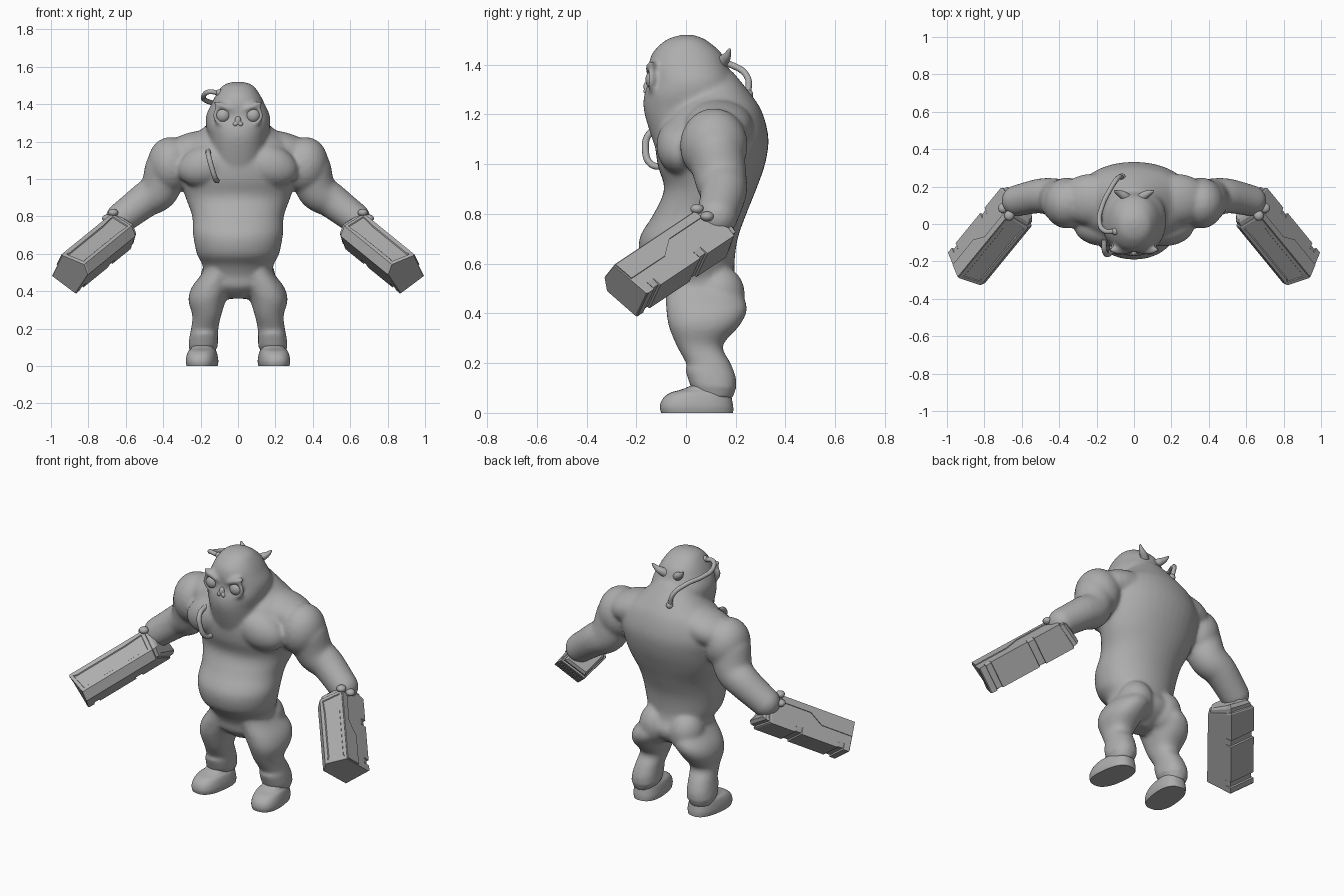
import bpy, bmesh, math
from mathutils import Vector, Matrix, Euler

cube = bpy.data.objects.get("Cube")
if cube:
    bpy.data.objects.remove(cube)

clay = bpy.data.materials.new("clay_grey")
clay.use_nodes = True
clay.diffuse_color = (0.42, 0.42, 0.42, 1)
clay.node_tree.nodes["Principled BSDF"].inputs["Base Color"].default_value = clay.diffuse_color


def finish(bm, name, mirror=False, smooth=None):
    bmesh.ops.recalc_face_normals(bm, faces=bm.faces)
    mesh = bpy.data.meshes.new(name)
    bm.to_mesh(mesh)
    bm.free()
    mesh.materials.append(clay)
    ob = bpy.data.objects.new(name, mesh)
    bpy.context.collection.objects.link(ob)
    if smooth is not None:
        bpy.ops.object.select_all(action='DESELECT')
        ob.select_set(True)
        bpy.context.view_layer.objects.active = ob
        bpy.ops.object.shade_smooth_by_angle(angle=math.radians(smooth))
    if mirror:
        ob.modifiers.new("mirror", 'MIRROR').use_mirror_merge = False
    return ob


def fuse(ob, voxel, passes):
    remesh = ob.modifiers.new("fuse", 'REMESH')
    remesh.mode = 'VOXEL'
    remesh.voxel_size = voxel
    remesh.use_smooth_shade = True
    soften = ob.modifiers.new("soften", 'SMOOTH')
    soften.factor = .5
    soften.iterations = passes


def bridge(bm, rings):
    """Skin a list of point rings and cap both ends."""
    loops = [[bm.verts.new(p) for p in ring] for ring in rings]
    n = len(loops[0])
    rows = []
    for a, b in zip(loops, loops[1:]):
        rows.append([bm.faces.new((a[i], a[(i + 1) % n], b[(i + 1) % n], b[i])) for i in range(n)])
    bm.faces.new(loops[0])
    bm.faces.new(loops[-1])
    return rows


def flow(sections, steps=4):
    """Smooth in-between sections."""
    pts = [Vector(q) for q in sections]
    pts = [pts[0]] + pts + [pts[-1]]
    result = []
    for a, b, c, d in zip(pts, pts[1:], pts[2:], pts[3:]):
        for k in range(steps):
            t = k / steps
            result.append(b + .5 * t * ((c - a) + t * ((2 * a - 5 * b + 4 * c - d)
                                                      + t * (3 * (b - c) + d - a))))
    return result + [pts[-1]]


def stack(bm, sections, s=1, power=2.2, n=40):
    """Upright form from (z, centre x, half width, front y, back y)."""
    rings = []
    for z, cx, w, yf, yb in flow(sections):
        ring = []
        for i in range(n):
            a = math.tau * i / n
            c, d = math.cos(a), math.sin(a)
            px = math.copysign(abs(c) ** (2 / power), c)
            py = math.copysign(abs(d) ** (2 / power), d)
            ring.append(Vector((s * (cx + w * px), (yf + yb) / 2 + (yb - yf) / 2 * py, z)))
        rings.append(ring)
    bridge(bm, rings)


def ball(bm, loc, size, rot=(0, 0, 0), s=1):
    m = Matrix.LocRotScale(Vector(loc), Euler(rot), Vector(size))
    if s < 0:
        m = Matrix.Diagonal((-1, 1, 1, 1)) @ m
    bmesh.ops.create_uvsphere(bm, u_segments=24, v_segments=14, radius=1, matrix=m)


def limb(bm, points, s=1):
    """Chain of overlapping balls through (x, y, z, radius) stations."""
    for x, y, z, r in flow(points, 7):
        ball(bm, (x, y, z), (r, r, r), s=s)


def ring(bm, loc, radius, thick, s=1):
    """Ring facing forwards."""
    for i in range(24):
        a = math.tau * i / 24
        p = Vector(loc) + Vector((math.cos(a), 0, math.sin(a))) * radius
        ball(bm, p, (thick,) * 3, s=s)


def tube(name, points, radius):
    curve = bpy.data.curves.new(name, 'CURVE')
    curve.dimensions = '3D'
    curve.bevel_depth = radius
    curve.bevel_resolution = 3
    curve.use_fill_caps = True
    spline = curve.splines.new('BEZIER')
    spline.bezier_points.add(len(points) - 1)
    for bp, p in zip(spline.bezier_points, points):
        bp.co = p
        bp.handle_left_type = bp.handle_right_type = 'AUTO'
    curve.materials.append(clay)
    ob = bpy.data.objects.new(name, curve)
    bpy.context.collection.objects.link(ob)


# Body: torso, head, arms and legs fused into one smooth skin
bm = bmesh.new()
stack(bm, [(1.37, 0, .08, .06, .19), (1.27, 0, .19, -.02, .27), (1.2, 0, .28, -.08, .31),
           (1.1, 0, .325, -.12, .332), (1, 0, .31, -.115, .318), (.9, 0, .28, -.088, .283),
           (.8, 0, .245, -.13, .243), (.7, 0, .24, -.188, .208), (.6, 0, .22, -.175, .195),
           (.54, 0, .19, -.12, .2), (.48, 0, .185, -.085, .225), (.42, 0, .17, -.07, .2),
           (.36, 0, .06, .0, .11)], power=2.08)
stack(bm, [(1.52, 0, .03, -.02, .03), (1.5, 0, .08, -.08, .08), (1.45, 0, .118, -.133, .14),
           (1.4, 0, .143, -.15, .165), (1.34, 0, .17, -.148, .19), (1.28, 0, .17, -.168, .2),
           (1.22, 0, .155, -.17, .2), (1.15, 0, .15, -.152, .2), (1.07, 0, .14, -.125, .2),
           (.98, 0, .1, -.09, .2)])
for s in (1, -1):
    ball(bm, (.22, .13, 1.155), (.19, .14, .1), (0, .2, 0), s)         # collar
    ball(bm, (.358, .112, 1.075), (.126, .137, .15), (0, .1, 0), s)    # shoulder
    ball(bm, (.155, -.015, 1.075), (.17, .105, .115), (0, .3, 0), s)   # chest
    ball(bm, (.1, .13, .475), (.1, .108, .12), s=s)                    # seat
    limb(bm, [(.385, .12, 1.05, .115), (.422, .14, .94, .105),
              (.5, .15, .885, .094), (.625, .125, .79, .084)], s)
    stack(bm, [(.58, .09, .07, -.08, .17), (.5, .105, .085, -.08, .215), (.42, .142, .106, -.08, .246),
               (.35, .165, .1, -.07, .215), (.27, .167, .077, -.038, .148),
               (.2, .178, .073, .0, .18), (.13, .185, .075, .03, .203), (.06, .19, .065, .03, .19)], s)
    stack(bm, [(.175, .182, .075, -.005, .185), (.1, .187, .08, .02, .205)], s)  # trouser cuff
    ring(bm, (.08, -.14, 1.34), .045, .013, s)                         # eye rim
    ball(bm, (.07, -.137, 1.385), (.07, .028, .018), (0, -.4, 0), s)   # brow
fuse(finish(bm, "body"), .01, 13)

# Eyes
bm = bmesh.new()
ball(bm, (.08, -.133, 1.34), (.038, .03, .038))
finish(bm, "eyes", True, 180)

# Nose
bm = bmesh.new()
ball(bm, (0, -.152, 1.312), (.017, .02, .024))
for s in (1, -1):
    ball(bm, (.015, -.157, 1.293), (.013, .015, .013), s=s)
fuse(finish(bm, "nose"), .004, 3)

# Boots, toes turned slightly out
bm = bmesh.new()
stack(bm, [(0, 0, .08, -.145, .145), (.025, 0, .084, -.15, .145), (.055, 0, .08, -.14, .14),
           (.08, 0, .072, -.11, .135), (.095, 0, .06, -.06, .13), (.12, 0, .055, .0, .12)], power=2.5)
bmesh.ops.transform(bm, verts=bm.verts,
                    matrix=Matrix.Translation((.192, .045, 0)) @ Matrix.Rotation(.12, 4, 'Z'))
finish(bm, "boots", True, 50)

# Gauntlets: five-sided prism along the forearm, notched where the straps sit
A, B, C, D, E = map(Vector, ((.997, -.155, .48), (.94, -.29, .595), (.82, -.33, .545),
                             (.80, -.32, .49), (.87, -.2, .385)))
profile = [A, A.lerp(B, .22), B, C, D, E.lerp(D, .22), E]
centre = sum((A, B, C, D, E), Vector()) / 5
back = Vector((-.563, .688, .458)).normalized()
NOTCHED = (0, 6)
SLANT = (.04, .05, .01, -.02, -.02, .04, .06)


def slice_at(t, notch=False, scale=1.0, slant=0):
    pts = []
    for i, p in enumerate(profile):
        k = .92 if notch and i in NOTCHED else scale
        pts.append(centre + (p - centre) * k + back * (t + slant * SLANT[i]))
    return pts


bm = bmesh.new()
cuts = [slice_at(0, scale=.96), slice_at(.006)]
for start, end in ((.04, .075), (.31, .35)):
    cuts += [slice_at(start), slice_at(start + .002, True), slice_at(end, True), slice_at(end + .002)]
cuts += [slice_at(.465, slant=1), slice_at(.472, scale=.96, slant=1)]
rows = bridge(bm, cuts)
bmesh.ops.recalc_face_normals(bm, faces=bm.faces)
panel = [row[2] for row in rows[1:-1]]
bmesh.ops.inset_region(bm, faces=panel, thickness=.02, depth=0)
bmesh.ops.inset_region(bm, faces=panel, thickness=.004, depth=-.006)
finish(bm, "gauntlets", True)

# Wrist collars
bm = bmesh.new()
bridge(bm, [slice_at(.46, scale=.9, slant=1), slice_at(.495, scale=.86, slant=1),
            slice_at(.51, scale=.72, slant=1)])
finish(bm, "wrist_collars", True)

# Stepped armour plate on the outer face
bm = bmesh.new()
out = (B - A).cross(back).normalized()
if out.dot(A - centre) < 0:
    out.negate()
outline = [(.004, .98), (.004, .5), (.2, .5), (.28, .78), (.47, .78), (.47, .98)]
base = [A.lerp(B, u) + back * t for t, u in outline]
bridge(bm, [[p - out * .002 for p in base], [p + out * .005 for p in base]])
finish(bm, "armour_plates", True)

# Wrist rivets
bm = bmesh.new()
for loc in ((.64, .095, .835), (.667, .045, .82), (.70, .085, .79)):
    ball(bm, loc, (.027, .027, .02))
finish(bm, "wrist_rivets", True, 180)

# Horns at the back of the head
bm = bmesh.new()
limb(bm, [(.03, .13, 1.4, .028), (.055, .152, 1.418, .023),
          (.08, .165, 1.435, .016), (.102, .175, 1.46, .007)])
fuse(finish(bm, "horns", True), .004, 3)

# Hoses with end fittings
head_path = [(-.065, .25, 1.28), (-.085, .247, 1.35), (-.13, .18, 1.4), (-.172, .09, 1.42),
             (-.185, .01, 1.44), (-.16, -.035, 1.465), (-.1, -.04, 1.46)]
chest_path = [(-.16, -.08, 1.15), (-.157, -.145, 1.125), (-.14, -.163, 1.06),
              (-.12, -.14, 1.0), (-.11, -.08, .99)]
tube("head_hose", head_path, .013)
tube("chest_hose", chest_path, .014)
bm = bmesh.new()
for p in (head_path[0], head_path[-1]):
    ball(bm, p, (.02, .02, .02))
finish(bm, "hose_fittings", False, 180)
